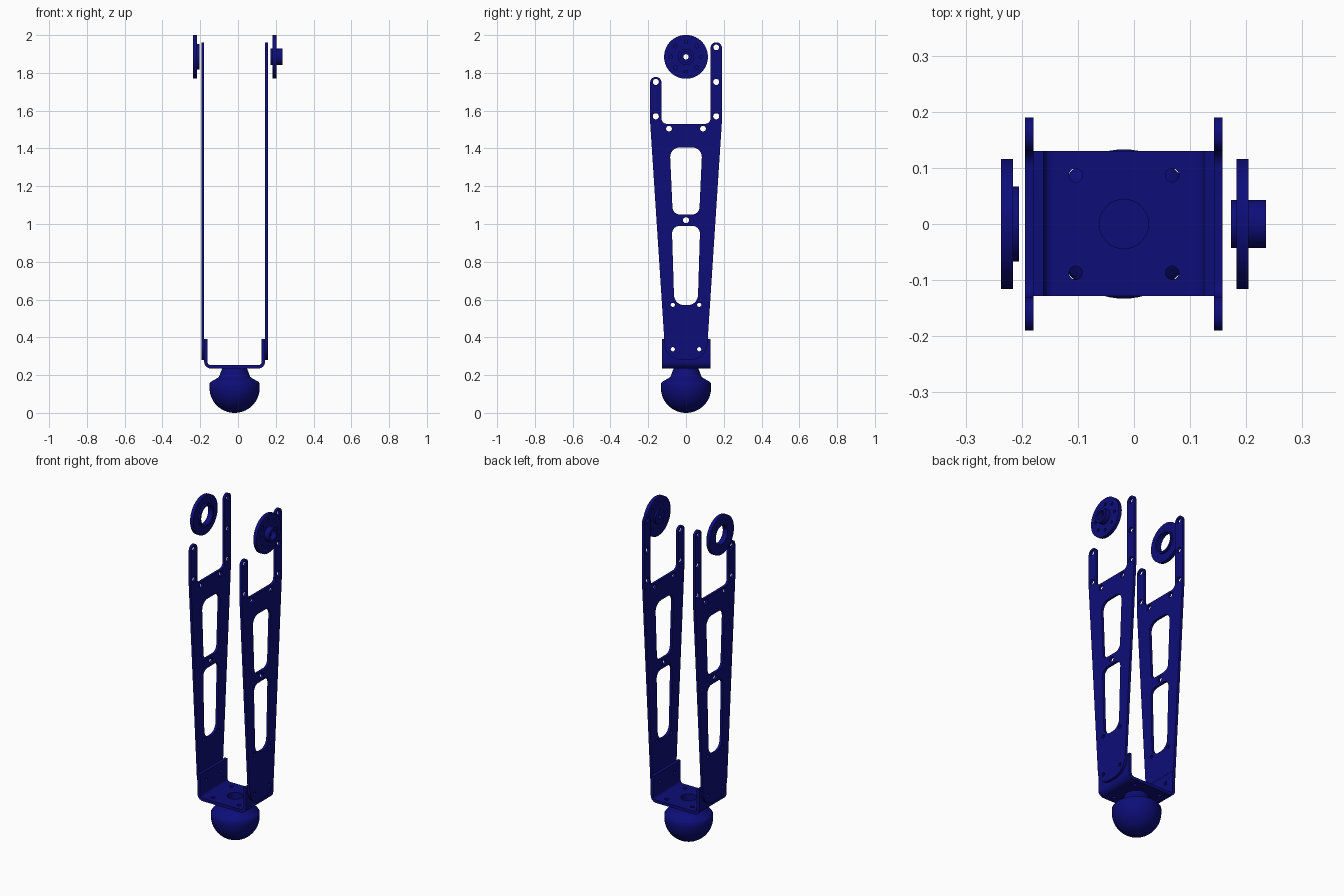
import bpy, bmesh, math
from mathutils import Matrix, Vector

cube = bpy.data.objects.get("Cube")
if cube:
    bpy.data.objects.remove(cube, do_unlink=True)

blue = bpy.data.materials.new("deep blue")
blue.use_nodes = True
color = (0.004, 0.004, 0.19, 1)
blue.diffuse_color = color
blue.node_tree.nodes["Principled BSDF"].inputs["Base Color"].default_value = color

# Drawing planes: columns give the world directions of sketch u, sketch v and thickness
SIDE = Matrix(((0, 0, 1), (1, 0, 0), (0, 1, 0)))
FRONT = Matrix(((1, 0, 0), (0, 0, -1), (0, 1, 0)))
MID_X = -0.018


def finish(name, mesh):
    obj = bpy.data.objects.new(name, mesh)
    bpy.context.collection.objects.link(obj)
    mesh.materials.clear()
    mesh.materials.append(blue)
    bpy.ops.object.select_all(action='DESELECT')
    obj.select_set(True)
    bpy.context.view_layer.objects.active = obj
    bpy.ops.object.shade_smooth_by_angle(angle=math.radians(35))
    return obj


def circle(u, v, r, n=32):
    return [(u + r * math.cos(math.tau * i / n), v + r * math.sin(math.tau * i / n))
            for i in range(n)]


def rounded(corners, steps=8):
    """Closed outline from (u, v, radius) corners."""
    out = []
    for i, (u, v, r) in enumerate(corners):
        p = Vector((u, v))
        if r == 0:
            out.append((u, v))
            continue
        a = (Vector(corners[i - 1][:2]) - p).normalized()
        b = (Vector(corners[(i + 1) % len(corners)][:2]) - p).normalized()
        half = a.angle(b) / 2
        center = p + (a + b).normalized() * (r / math.sin(half))
        start = p + a * (r / math.tan(half)) - center
        end = p + b * (r / math.tan(half)) - center
        sweep = start.angle_signed(end)
        t0 = math.atan2(start.y, start.x)
        for k in range(steps + 1):
            t = t0 - sweep * k / steps
            out.append((center.x + r * math.cos(t), center.y + r * math.sin(t)))
    return out


def plate(name, outlines, plane, low, high):
    """Flat part: outer outline plus holes, given thickness between two offsets."""
    curve = bpy.data.curves.new(name, 'CURVE')
    curve.dimensions = '2D'
    curve.fill_mode = 'BOTH'
    curve.extrude = (high - low) / 2
    for points in outlines:
        spline = curve.splines.new('POLY')
        spline.points.add(len(points) - 1)
        for point, (u, v) in zip(spline.points, points):
            point.co = (u, v, 0, 1)
        spline.use_cyclic_u = True
    temp = bpy.data.objects.new(name + " sketch", curve)
    bpy.context.collection.objects.link(temp)
    graph = bpy.context.evaluated_depsgraph_get()
    mesh = bpy.data.meshes.new_from_object(temp.evaluated_get(graph))
    bpy.data.objects.remove(temp, do_unlink=True)
    bm = bmesh.new()
    bm.from_mesh(mesh)
    bmesh.ops.remove_doubles(bm, verts=bm.verts, dist=0.00005)
    bmesh.ops.translate(bm, verts=bm.verts, vec=(0, 0, (low + high) / 2))
    bmesh.ops.transform(bm, verts=bm.verts, matrix=plane.to_4x4())
    bmesh.ops.recalc_face_normals(bm, faces=bm.faces)
    bm.to_mesh(mesh)
    bm.free()
    mesh.name = name
    return finish(name, mesh)


def lathe(name, profile, segments=64):
    """Closed (radius, z) profile turned around the foot axis."""
    bm = bmesh.new()
    verts = [bm.verts.new((r, 0, z)) for r, z in profile]
    edges = [bm.edges.new(pair) for pair in zip(verts, verts[1:])]
    bmesh.ops.spin(bm, geom=verts + edges, angle=math.tau, steps=segments,
                   axis=(0, 0, 1), cent=(0, 0, 0))
    bmesh.ops.remove_doubles(bm, verts=bm.verts, dist=0.00005)
    bmesh.ops.recalc_face_normals(bm, faces=bm.faces)
    bmesh.ops.translate(bm, verts=bm.verts, vec=(MID_X, 0, 0))
    mesh = bpy.data.meshes.new(name)
    bm.to_mesh(mesh)
    bm.free()
    return finish(name, mesh)


# Forked side arms with two windows and screw holes
arm = rounded([(-0.108, 0.28, 0.09), (0.108, 0.28, 0.09), (0.19, 1.54, 0.05),
               (0.19, 1.962, 0.029), (0.13, 1.962, 0.029), (0.13, 1.53, 0.03),
               (-0.13, 1.53, 0.03), (-0.13, 1.778, 0.029), (-0.19, 1.778, 0.029),
               (-0.19, 1.54, 0.05)])
upper_window = rounded([(-0.07, 1.05, 0.04), (0.07, 1.05, 0.04),
                        (0.086, 1.405, 0.05), (-0.086, 1.405, 0.05)])
lower_window = rounded([(-0.062, 0.57, 0.055), (0.062, 0.57, 0.055),
                        (0.075, 0.99, 0.04), (-0.075, 0.99, 0.04)])
holes = [circle(0, 1.02, 0.016), circle(0.16, 1.935, 0.015)]
for s in (-1, 1):
    holes += [circle(s * 0.16, z, 0.016) for z in (1.57, 1.752)]
    holes += [circle(s * 0.07, z, 0.011) for z in (0.337, 0.572)]
    holes.append(circle(s * 0.09, 1.505, 0.015))
for name, x in (("right_arm", -0.194), ("left_arm", 0.143)):
    plate(name, [arm, upper_window, lower_window] + holes, SIDE, x, x + 0.015)

# U-shaped bracket joining the arms
L, R, T = -0.179, 0.143, 0.018
bracket = plate("bracket", [rounded([
    (L, 0.39, 0), (L, 0.235, 0.035), (R, 0.235, 0.035), (R, 0.39, 0),
    (R - T, 0.39, 0), (R - T, 0.235 + T, 0.017), (L + T, 0.235 + T, 0.017),
    (L + T, 0.39, 0)])], FRONT, -0.13, 0.128)

# Screw holes drilled through the bracket
bm = bmesh.new()


def drill(radius, depth, matrix):
    bmesh.ops.create_cone(bm, cap_ends=True, segments=32, radius1=radius,
                          radius2=radius, depth=depth, matrix=matrix)


drill(0.044, 0.1, Matrix.Translation((MID_X, 0, 0.245)))
for s in (-1, 1):
    for x in (MID_X - 0.086, MID_X + 0.086):
        drill(0.012, 0.1, Matrix.Translation((x, s * 0.087, 0.245)))
    drill(0.011, 1, Matrix.Translation((0, s * 0.07, 0.337))
          @ Matrix.Rotation(math.pi / 2, 4, 'Y'))
cut_mesh = bpy.data.meshes.new("drill_holes")
bm.to_mesh(cut_mesh)
bm.free()
cutter = bpy.data.objects.new("drill_holes", cut_mesh)
bpy.context.collection.objects.link(cutter)
cutter.hide_render = True
mod = bracket.modifiers.new("drill", 'BOOLEAN')
mod.operation = 'DIFFERENCE'
mod.solver = 'EXACT'
mod.object = cutter
bpy.context.view_layer.objects.active = bracket
bpy.ops.object.modifier_apply(modifier=mod.name)
bpy.data.objects.remove(cutter, do_unlink=True)

# Ball foot with a tapered, bored neck
ball = [(0.133 * math.sin(math.pi / 2 * i / 16), 0.133 - 0.133 * math.cos(math.pi / 2 * i / 16))
        for i in range(17)]
lathe("ball_foot", ball + [(0.133, 0.155), (0.127, 0.164), (0.09, 0.185), (0.082, 0.192),
                           (0.066, 0.235), (0.044, 0.235), (0.044, 0.205), (0, 0.205)])

# Left horn wheel: drilled disc, boss and hollow sleeve
CZ = 1.885
screws = [circle(0.08 * math.cos(a * math.pi / 4), CZ + 0.08 * math.sin(a * math.pi / 4), 0.009, 16)
          for a in range(8)]
bore = circle(0, CZ, 0.014)
plate("horn_disc", [circle(0, CZ, 0.116, 64), bore] + screws, SIDE, 0.183, 0.204)
plate("horn_inner_boss", [circle(0, CZ, 0.043), bore], SIDE, 0.173, 0.183)
plate("horn_sleeve", [circle(0, CZ, 0.043), circle(0, CZ, 0.028)], SIDE, 0.204, 0.235)

# Right bearing ring with a raised collar
inner = circle(0, CZ, 0.056, 48)
plate("bearing_ring", [circle(0, CZ, 0.116, 64), inner], SIDE, -0.237, -0.216)
plate("bearing_collar", [circle(0, CZ, 0.067, 48), inner], SIDE, -0.216, -0.205)
